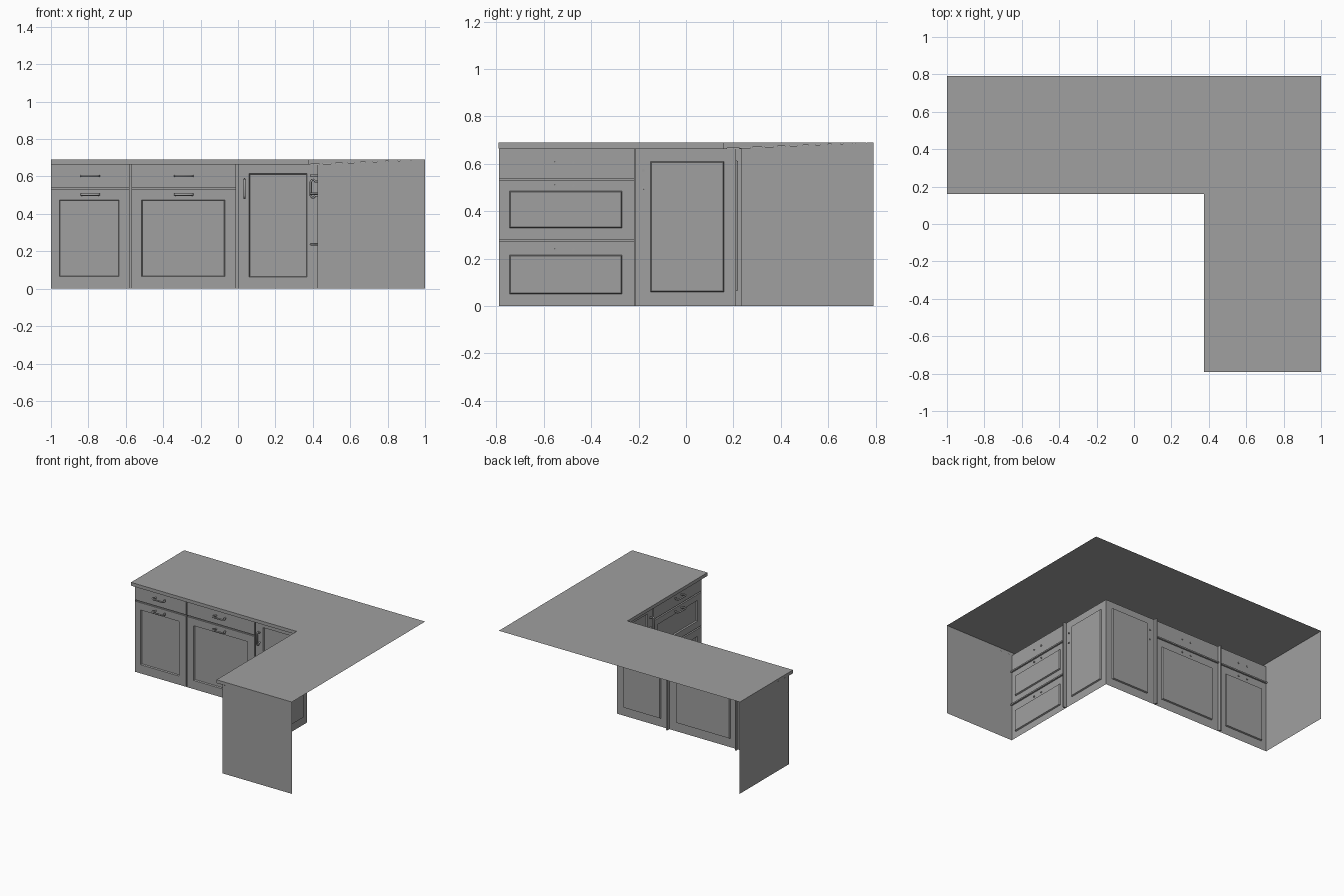
import bpy
import bmesh

cube = bpy.data.objects.get("Cube")
if cube:
    bpy.data.objects.remove(cube, do_unlink=True)

grey = bpy.data.materials.new("plain_grey")
grey.use_nodes = True
COLOUR = (0.35, 0.35, 0.35, 1)
grey.diffuse_color = COLOUR
grey.node_tree.nodes["Principled BSDF"].inputs["Base Color"].default_value = COLOUR

TOP, UNDER = 0.69, 0.665      # worktop top and lower edge
BACK, END = 0.79, 1.0         # outer limits in y and x
FACE_Y, FACE_X = 0.21, 0.425  # planes of the two cabinet fronts
EDGE_Y, EDGE_X = 0.16, 0.375  # overhanging worktop edges
GAP = 0.01


# Frames: u runs along the front, d points out of it
def long_run(u, d, z):
    return (u, FACE_Y - d, z)


def short_run(u, d, z):
    return (FACE_X - d, u, z)


def make_object(name, faces):
    """Build a sheet object from lists of corner points."""
    bm = bmesh.new()
    for pts in faces:
        bm.faces.new([bm.verts.new(p) for p in pts])
    bmesh.ops.remove_doubles(bm, verts=bm.verts, dist=0.0001)
    mesh = bpy.data.meshes.new(name)
    bm.to_mesh(mesh)
    bm.free()
    mesh.materials.append(grey)
    obj = bpy.data.objects.new(name, mesh)
    bpy.context.collection.objects.link(obj)
    return obj


def rect(u0, u1, z0, z1, d):
    return [(u0, d, z0), (u1, d, z0), (u1, d, z1), (u0, d, z1)]


def bridge(a, b):
    return [[a[i], a[(i + 1) % 4], b[(i + 1) % 4], b[i]] for i in range(4)]


def place(name, frame, faces):
    step = -1 if frame is short_run else 1
    return make_object(name, [[frame(*p) for p in f][::step] for f in faces])


def front(name, frame, outer, inner=None):
    """Flat front, with a recessed centre panel if inner is given."""
    a = rect(*outer, 0)
    if not inner:
        return place(name, frame, [a])
    b = rect(*inner, 0)
    u0, u1, z0, z1 = inner
    s = 0.004
    c = rect(u0 + s, u1 - s, z0 + s, z1 - s, -0.01)
    return place(name, frame, bridge(a, b) + bridge(b, c) + [c])


def channel(name, frame, u0, u1, z0, z1, depth):
    """Recessed gap between fronts."""
    a, b = rect(u0, u1, z0, z1, 0), rect(u0, u1, z0, z1, -depth)
    return place(name, frame, bridge(a, b) + [b])


def handle(name, frame, u, z, upright=False):
    """Bowed bar whose feet pass just through the front."""
    half = [(0.037, -0.006), (0.038, 0.012), (0.048, 0.02), (0.046, 0.03), (0.036, 0.036)]
    path = [(-a, d) for a, d in half] + [(a, d) for a, d in reversed(half)]
    curve = bpy.data.curves.new(name, "CURVE")
    curve.dimensions = "3D"
    curve.bevel_depth = 0.006
    curve.bevel_resolution = 2
    curve.use_fill_caps = True
    spline = curve.splines.new("POLY")
    spline.points.add(len(path) - 1)
    for point, (a, d) in zip(spline.points, path):
        spot = frame(u, d, z + a) if upright else frame(u + a, d, z)
        point.co = (*spot, 1)
    temp = bpy.data.objects.new(name + "_path", curve)
    bpy.context.collection.objects.link(temp)
    bpy.context.view_layer.update()
    graph = bpy.context.evaluated_depsgraph_get()
    mesh = bpy.data.meshes.new_from_object(temp.evaluated_get(graph))
    bpy.data.objects.remove(temp, do_unlink=True)
    mesh.materials.clear()
    mesh.materials.append(grey)
    for poly in mesh.polygons:
        poly.use_smooth = True
    bpy.context.collection.objects.link(bpy.data.objects.new(name, mesh))


# Worktop: open sheet with a folded front edge
def fold(x0, y0, x1, y1):
    return [(x0, y0, UNDER), (x1, y1, UNDER), (x1, y1, TOP), (x0, y0, TOP)]


outline = [(-END, BACK), (-END, EDGE_Y), (EDGE_X, EDGE_Y),
           (EDGE_X, -BACK), (END, -BACK), (END, BACK)]
make_object("worktop", [
    [(x, y, TOP) for x, y in outline],
    fold(-END, EDGE_Y, EDGE_X, EDGE_Y),
    fold(EDGE_X, EDGE_Y, EDGE_X, -BACK),
    [(-END, BACK, TOP), (-END, EDGE_Y, UNDER), (-END, EDGE_Y, TOP)],
    [(EDGE_X, -BACK, TOP), (EDGE_X, -BACK, UNDER), (END, -BACK, TOP)],
    # underside of the overhang
    [(-END, EDGE_Y, UNDER), (-END, FACE_Y, UNDER),
     (FACE_X, FACE_Y, UNDER), (EDGE_X, EDGE_Y, UNDER)],
    [(EDGE_X, EDGE_Y, UNDER), (FACE_X, FACE_Y, UNDER),
     (FACE_X, -BACK, UNDER), (EDGE_X, -BACK, UNDER)],
])

# End panels, rising to meet the worktop at the back
side = -END + 0.002
make_object("left_end_panel", [[
    (side, BACK, 0), (side, FACE_Y, 0), (side, FACE_Y, UNDER), (side, BACK, TOP)]])
nose = -BACK + 0.002
make_object("front_end_panel", [[
    (FACE_X, nose, 0), (END, nose, 0), (END, nose, TOP), (FACE_X, nose, UNDER)]])

# Two cabinets with a drawer above a door
SPLIT = 0.53
cabinets = [("outer", -END, -0.58, -0.955, -0.635, -0.79),
            ("middle", -0.57, -0.01, -0.515, -0.07, -0.29)]
for tag, u0, u1, p0, p1, mid in cabinets:
    front(tag + "_door", long_run, (u0, u1, 0, SPLIT), (p0, p1, 0.065, 0.475))
    front(tag + "_drawer", long_run, (u0, u1, SPLIT + GAP, UNDER))
    channel(tag + "_drawer_gap", long_run, u0, u1, SPLIT, SPLIT + GAP, 0.012)
    channel(tag + "_side_gap", long_run, u1, u1 + GAP, 0, UNDER, 0.025)
    handle(tag + "_drawer_handle", long_run, mid, 0.603)
    handle(tag + "_door_handle", long_run, mid, 0.503)

# Two tall doors meeting in the corner
front("corner_door_long_side", long_run, (0, FACE_X, 0, UNDER), (0.06, 0.37, 0.062, 0.615))
handle("corner_handle_long_side", long_run, 0.035, 0.535, True)
front("corner_door_short_side", short_run, (-0.21, FACE_Y, 0, UNDER), (-0.15, 0.16, 0.06, 0.61))
handle("corner_handle_short_side", short_run, -0.18, 0.535, True)

# Drawer stack on the short side
S0, S1 = nose, -0.22
channel("drawer_stack_gap", short_run, S1, S1 + GAP, 0, UNDER, 0.025)
stack = [("bottom", 0, 0.27, (0.05, 0.215), 0.238),
         ("centre", 0.28, SPLIT, (0.33, 0.485), 0.508),
         ("top", SPLIT + GAP, UNDER, None, 0.605)]
for tag, z0, z1, panel, grip in stack:
    inner = (-0.745, -0.27, *panel) if panel else None
    front(tag + "_stack_drawer", short_run, (S0, S1, z0, z1), inner)
    handle(tag + "_stack_handle", short_run, -0.512, grip)
    if panel:
        channel(tag + "_stack_gap", short_run, S0, S1, z1, z1 + GAP, 0.012)
